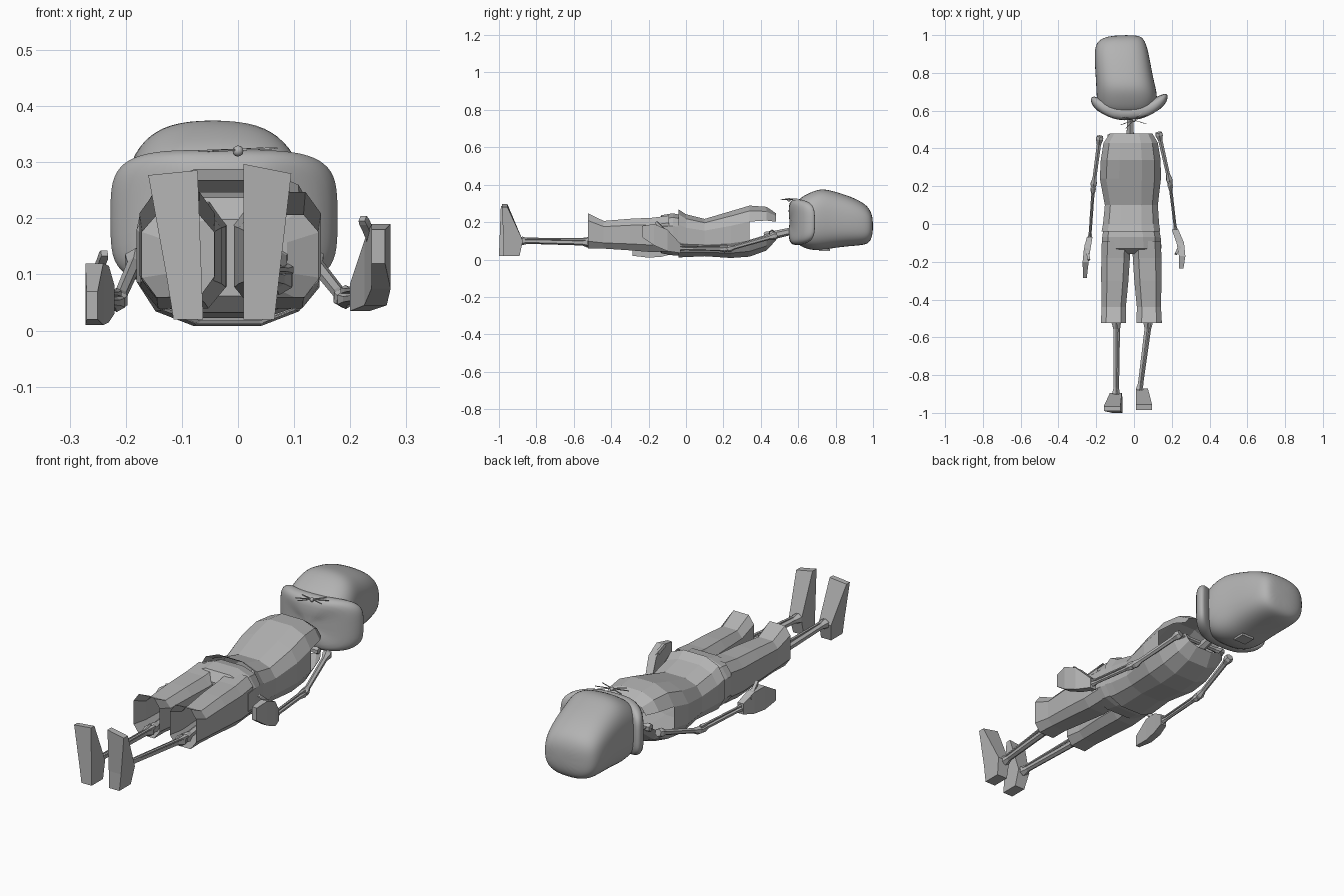
import bpy, bmesh, math
from mathutils import Vector

if "Cube" in bpy.data.objects:
    bpy.data.objects.remove(bpy.data.objects["Cube"], do_unlink=True)

grey = bpy.data.materials.new("plain grey")
grey.use_nodes = True
grey.diffuse_color = (0.45, 0.45, 0.45, 1)
grey.node_tree.nodes["Principled BSDF"].inputs["Base Color"].default_value = grey.diffuse_color


def finish(name, bm, smooth=False, levels=0):
    bmesh.ops.recalc_face_normals(bm, faces=bm.faces[:])
    for f in bm.faces:
        f.smooth = smooth
    mesh = bpy.data.meshes.new(name)
    bm.to_mesh(mesh)
    bm.free()
    mesh.materials.append(grey)
    ob = bpy.data.objects.new(name, mesh)
    bpy.context.collection.objects.link(ob)
    if levels:
        ob.modifiers.new("rounding", "SUBSURF").levels = levels
        ob.modifiers["rounding"].render_levels = levels
    return ob


def signed_pow(v, e):
    return math.copysign(abs(v) ** e, v)


def loft(sections, n=12, e=0.75, axis="y", cap_start=True, cap_end=True):
    """Skin rings given as (position, a min, a max, b min, b max)."""
    bm = bmesh.new()
    rings = []
    for t, a0, a1, b0, b1 in sections:
        ring = []
        for i in range(n):
            ang = math.tau * (i + 0.5) / n
            a = (a0 + a1) / 2 + (a1 - a0) / 2 * signed_pow(math.cos(ang), e)
            b = (b0 + b1) / 2 + (b1 - b0) / 2 * signed_pow(math.sin(ang), e)
            ring.append(bm.verts.new((a, t, b) if axis == "y" else (a, b, t)))
        rings.append(ring)
    for r, s in zip(rings, rings[1:]):
        for i in range(n):
            j = (i + 1) % n
            bm.faces.new((r[i], r[j], s[j], s[i]))
    if cap_start:
        bm.faces.new(rings[0])
    if cap_end:
        bm.faces.new(rings[-1])
    return bm


def bone(name, start, end, radius, knob=1.7, n=6):
    """Thin rod with thicker knuckles at both ends."""
    p, q = Vector(start), Vector(end)
    turn = (q - p).to_track_quat("Z", "Y")
    length = (q - p).length
    k = min(0.03, length * 0.2)
    rows = [(0, 0.8 * knob), (k / 2, knob), (k * 1.5, 1),
            (length - k * 1.5, 0.9), (length - k / 2, knob * 0.85), (length, 0.7 * knob)]
    bm = loft([(t, -radius * s, radius * s, -radius * s, radius * s) for t, s in rows],
              n, 1, "z")
    for v in bm.verts:
        v.co = p + turn @ v.co
    return finish(name, bm)


# Skull
skull = loft([(0.57, -0.10, 0.04, 0.14, 0.26), (0.59, -0.18, 0.10, 0.08, 0.32),
              (0.65, -0.20, 0.13, 0.05, 0.355), (0.72, -0.202, 0.118, 0.045, 0.385),
              (0.79, -0.206, 0.10, 0.06, 0.368), (0.88, -0.212, 0.085, 0.07, 0.34),
              (0.95, -0.208, 0.068, 0.075, 0.305), (0.985, -0.175, 0.05, 0.09, 0.27),
              (1.0, -0.10, 0.02, 0.14, 0.22)], 16, 0.72)
finish("skull", skull, True, 2)
finish("skull_back_plate", loft([(0.045, -0.065, 0.0, 0.71, 0.77),
                                 (0.055, -0.065, 0.0, 0.71, 0.77)], 4, 0, "z"))

# Jaw band, bent back at both sides
rows = [(0.548, 0.3), (0.545, 0.7), (0.55, 0.92), (0.575, 1),
        (0.605, 0.97), (0.62, 0.85), (0.622, 0.3)]
jaw = loft([(t, -0.025 - 0.207 * s, -0.025 + 0.207 * s, 0.2 - 0.125 * s, 0.2 + 0.125 * s)
            for t, s in rows], 32, 0.5)
for v in jaw.verts:
    v.co.y += 2.0 * (v.co.x + 0.035) ** 2
finish("jaw_band", jaw, True, 1)

# Nose and whiskers
nose = bmesh.new()
bmesh.ops.create_icosphere(nose, subdivisions=2, radius=0.01)
bmesh.ops.translate(nose, vec=(0, 0.55, 0.32), verts=nose.verts[:])
finish("nose", nose, True)
for i, (dx, dy) in enumerate([(0.07, 0.025), (0.065, -0.02), (0.045, 0.045)]):
    bone(f"whisker_{i + 1}", (-dx, 0.55 - dy, 0.32), (dx, 0.55 + dy, 0.325), 0.0025, 1, 4)

# Neck
bone("neck", (-0.02, 0.42, 0.12), (-0.02, 0.6, 0.16), 0.022, 1.3)
bone("collar_bone", (-0.14, 0.46, 0.14), (0.1, 0.46, 0.14), 0.012)

# Shirt with open arm holes
shirt = loft([(0.48, -0.13, 0.10, 0.10, 0.25), (0.43, -0.165, 0.13, 0.045, 0.285),
              (0.34, -0.18, 0.145, 0.012, 0.292), (0.24, -0.185, 0.147, 0.005, 0.262),
              (0.10, -0.158, 0.13, 0.015, 0.22), (0.0, -0.168, 0.137, 0.01, 0.245),
              (-0.04, -0.176, 0.143, 0.008, 0.272)], 12, 0.75, cap_start=False, cap_end=False)
holes = [f for f in shirt.faces if f.calc_center_median().y > 0.34
         and abs(f.calc_center_median().x + 0.018) > 0.115
         and abs(f.calc_center_median().z - 0.165) < 0.03]
bmesh.ops.delete(shirt, geom=holes, context="FACES")
finish("shirt", shirt)

# Trousers
finish("trouser_hips", loft([(-0.02, -0.165, 0.135, 0.02, 0.24), (-0.07, -0.172, 0.145, 0.02, 0.25),
                             (-0.13, -0.175, 0.15, 0.03, 0.24), (-0.16, -0.12, 0.09, 0.06, 0.2)],
                            12, 0.7, cap_start=False))
for side, s in (("left", 1), ("right", -1)):
    rows = [(-0.09, 0.0, 0.16, 0.04, 0.24), (-0.18, 0.004, 0.163, 0.035, 0.228),
            (-0.30, 0.012, 0.163, 0.045, 0.222), (-0.44, 0.026, 0.16, 0.055, 0.21),
            (-0.525, 0.024, 0.165, 0.055, 0.252)]
    finish(side + "_trouser_leg",
           loft([(y, *sorted((s * a - 0.014, s * b - 0.014)), c, d) for y, a, b, c, d in rows],
                8, 0.6, cap_start=False, cap_end=False))

# Legs: thigh, shin and a thinner second shin rod
for side, hip, knee, ankle in (
        ("left", (0.07, -0.12, 0.13), (0.075, -0.51, 0.09), (0.028, -0.89, 0.1)),
        ("right", (-0.1, -0.12, 0.13), (-0.095, -0.51, 0.09), (-0.095, -0.91, 0.1))):
    bone(side + "_thigh", hip, knee, 0.018)
    bone(side + "_shin", knee, ankle, 0.016)
    off = Vector((0.016, 0, 0.018))
    bone(side + "_outer_shin", Vector(knee) + off, Vector(ankle) + off * 0.6, 0.007)

# Feet: upright wedges that widen toward the toes
feet = {"right": [(0.02, -0.115, -0.062, -1.0, -0.915), (0.1, -0.128, -0.065, -0.997, -0.895),
                  (0.282, -0.16, -0.072, -0.99, -0.965)],
        "left": [(0.02, 0.01, 0.065, -0.975, -0.89), (0.1, 0.01, 0.074, -0.975, -0.872),
                 (0.29, 0.01, 0.095, -0.985, -0.955)]}
for side, rows in feet.items():
    foot = loft(rows, 4, 0, "z")
    for v in foot.verts:
        if v.co.z > 0.25:
            v.co.z += 0.2 * (0.045 - v.co.x) if side == "left" else 0.1 * (v.co.x + 0.11)
    finish(side + "_foot", foot)

# Arms
for side, shoulder, elbow, wrist in (
        ("left", (0.13, 0.485, 0.13), (0.19, 0.22, 0.055), (0.222, -0.05, 0.06)),
        ("right", (-0.18, 0.465, 0.13), (-0.215, 0.2, 0.05), (-0.235, -0.09, 0.05))):
    bone(side + "_upper_arm", shoulder, elbow, 0.013)
    bone(side + "_forearm", elbow, wrist, 0.01)
    off = Vector((0, 0, 0.016))
    bone(side + "_second_forearm_rod", Vector(elbow) + off, Vector(wrist) + off, 0.006)

# Hands: thin mitts on edge, with a thumb
hands = {"left": [(-0.03, 0.2, 0.235, 0.035, 0.085), (-0.10, 0.225, 0.265, 0.045, 0.16),
                  (-0.17, 0.238, 0.272, 0.075, 0.19), (-0.235, 0.238, 0.262, 0.12, 0.18)],
         "right": [(-0.07, -0.25, -0.22, 0.03, 0.08), (-0.13, -0.265, -0.23, 0.015, 0.115),
                   (-0.20, -0.272, -0.24, 0.01, 0.12), (-0.285, -0.27, -0.25, 0.02, 0.07)]}
for side, rows in hands.items():
    finish(side + "_hand", loft(rows, 4, 0))
bone("left_thumb", (0.25, -0.1, 0.14), (0.222, -0.16, 0.2), 0.011, 1.1, 4)
bone("right_thumb", (-0.255, -0.11, 0.09), (-0.238, -0.19, 0.138), 0.011, 1.1, 4)
